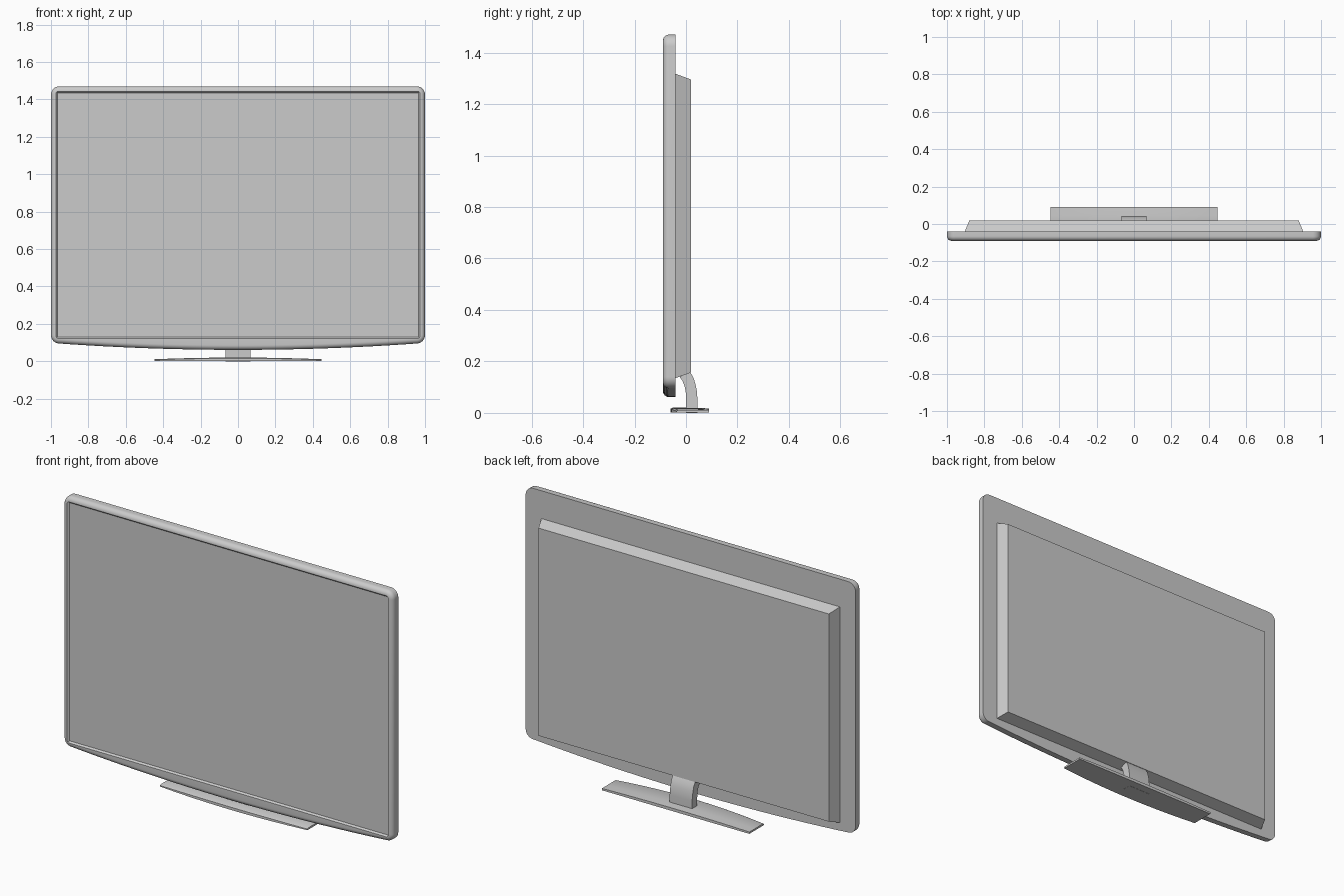
import bpy, bmesh, math

if "Cube" in bpy.data.objects:
    bpy.data.objects.remove(bpy.data.objects["Cube"])


def make(name, rings, cap_first=True, cap_last=True, smooth=True):
    """Skin a stack of closed loops that share a vertex count."""
    bm = bmesh.new()
    loops = [[bm.verts.new(p) for p in ring] for ring in rings]
    n = len(loops[0])
    for a, b in zip(loops, loops[1:]):
        for i in range(n):
            j = (i + 1) % n
            bm.faces.new((a[i], a[j], b[j], b[i]))
    if cap_first:
        bm.faces.new(loops[0])
    if cap_last:
        bm.faces.new(loops[-1])
    bmesh.ops.remove_doubles(bm, verts=bm.verts, dist=1e-5)
    bmesh.ops.recalc_face_normals(bm, faces=bm.faces)
    me = bpy.data.meshes.new(name)
    bm.to_mesh(me)
    bm.free()
    ob = bpy.data.objects.new(name, me)
    bpy.context.collection.objects.link(ob)
    if smooth:
        bpy.ops.object.select_all(action='DESELECT')
        ob.select_set(True)
        bpy.context.view_layer.objects.active = ob
        bpy.ops.object.shade_smooth_by_angle(angle=math.radians(35))
    return ob


R, CX, TOP, LOW, SAG = 0.045, 0.955, 1.47, 0.095, 0.034


def outline(d):
    """Rounded frame outline with a bowed bottom edge, inset by d."""
    pts = []
    for cx, cz, start in ((CX, TOP - R, 0), (-CX, TOP - R, 90),
                          (-CX, LOW + R, 180), (CX, LOW + R, 270)):
        for k in range(9):
            a = math.radians(start + 90 * k / 8)
            pts.append((cx + (R - d) * math.cos(a), cz + (R - d) * math.sin(a)))
        if start == 180:
            for k in range(1, 24):
                t = -1 + 2 * k / 24
                pts.append((CX * t, LOW + d - SAG * (1 - t * t)))
    return pts


def at(pts, y):
    return [(x, y, z) for x, z in pts]


def opening(d):
    """Outline points snapped to the rectangular screen opening."""
    w, lo, hi = 0.973 - d, 0.122 + d, 1.443 - d
    return [(max(-w, min(w, x)), max(lo, min(hi, z))) for x, z in outline(0)]


def rect(w, y, lo, hi):
    return [(-w, y, lo), (w, y, lo), (w, y, hi), (-w, y, hi)]


# front frame with rounded front edge and a sloped inner lip
F = 0.025
rings = [at(outline(0), -0.04)]
for k in range(7):
    a = math.radians(90 * k / 6)
    rings.append(at(outline(F * (1 - math.cos(a))), -0.09 + F * (1 - math.sin(a))))
rings += [at(opening(0), -0.09), at(opening(0.008), -0.081)]
make("screen_frame", rings, cap_last=False)

# screen panel
make("screen", [rect(0.965, -0.081, 0.13, 1.435)], cap_last=False, smooth=False)

# tapered rear housing
make("rear_housing", [rect(0.905, -0.041, 0.135, 1.318),
                      rect(0.88, 0.02, 0.157, 1.295)], smooth=False)

# curved stand neck, a swept side profile
front = [(-0.025, 0.14), (-0.013, 0.123), (-0.005, 0.102), (-0.001, 0.08), (0.0, 0.06), (0.0, 0.0)]
back = [(0.044, 0.0), (0.044, 0.06), (0.042, 0.085), (0.037, 0.11), (0.03, 0.135), (0.017, 0.158)]
make("stand_neck", [[(x, y, z) for y, z in front + back] for x in (-0.068, 0.068)])

# stand base: bowed front edge and gently crowned top
rings = []
for k in range(25):
    t = -1 + k / 12
    crown = 1 - t * t
    yf, top = -0.037 - 0.023 * crown, 0.011 + 0.009 * crown
    rings.append([(0.447 * t, yf, 0.001), (0.447 * t, 0.09, 0.001),
                  (0.447 * t, 0.09, top - 0.003 * crown), (0.447 * t, 0.045, top),
                  (0.447 * t, yf + 0.008, top), (0.447 * t, yf, top - 0.004)])
make("stand_base", rings)
